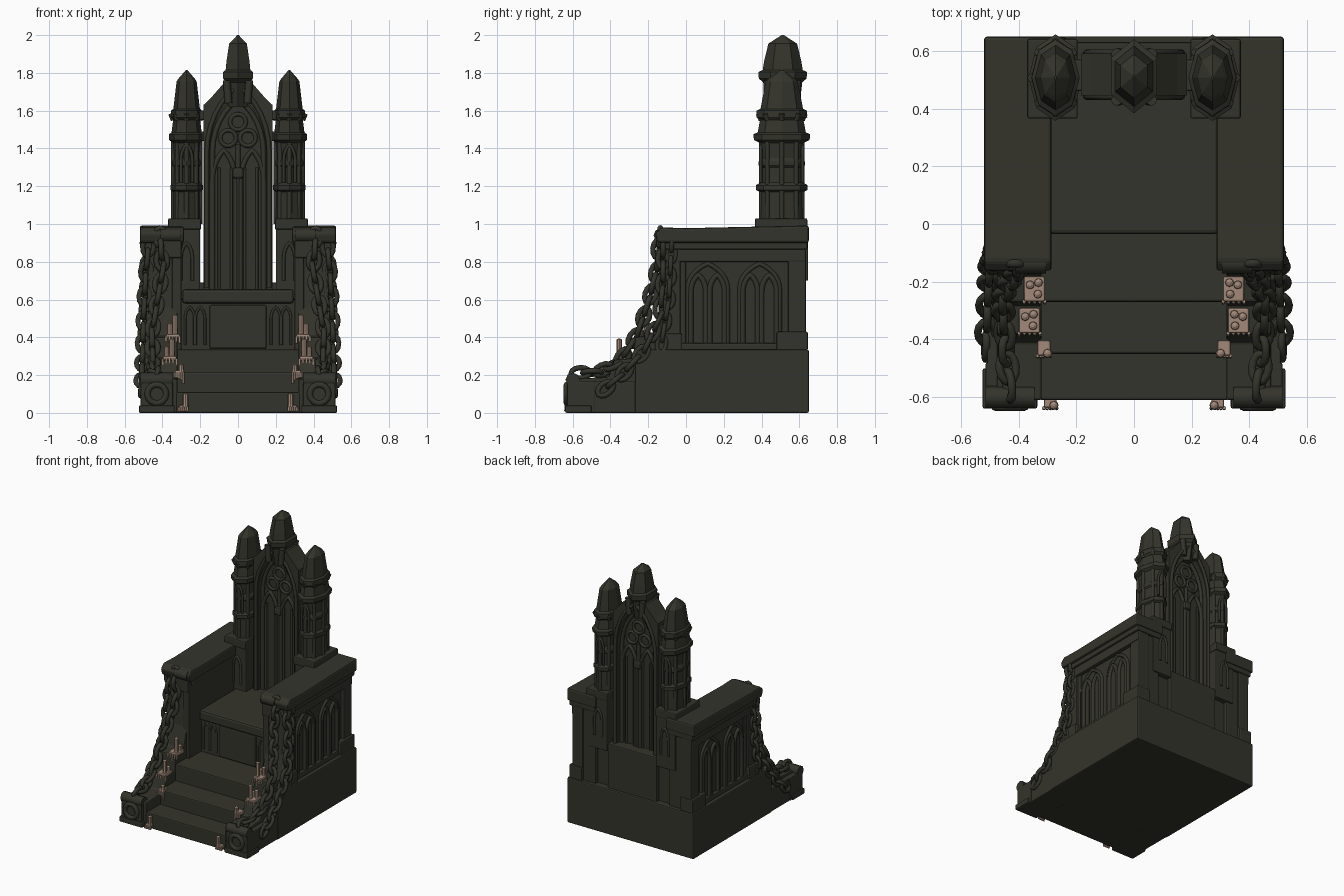
import bpy, bmesh, math, random
from mathutils import Vector

if "Cube" in bpy.data.objects:
    bpy.data.objects.remove(bpy.data.objects["Cube"])

random.seed(4)


def material(name, rgb):
    m = bpy.data.materials.new(name)
    m.diffuse_color = (*rgb, 1)
    m.use_nodes = True
    m.node_tree.nodes["Principled BSDF"].inputs["Base Color"].default_value = m.diffuse_color
    return m


STONE = material("dark stone", (0.034, 0.034, 0.025))
WAX = material("candle wax", (0.36, 0.25, 0.19))


def finish(name, mesh, mat, mirror=False, bevel=0):
    mesh.materials.append(mat)
    ob = bpy.data.objects.new(name, mesh)
    bpy.context.collection.objects.link(ob)
    if bevel:
        b = ob.modifiers.new("bevel", 'BEVEL')
        b.width, b.segments = bevel, 2
    if mirror:
        ob.modifiers.new("mirror", 'MIRROR')
    return ob


def from_bm(name, bm, mat, mirror, bevel):
    bmesh.ops.recalc_face_normals(bm, faces=bm.faces[:])
    mesh = bpy.data.meshes.new(name)
    bm.to_mesh(mesh)
    bm.free()
    return finish(name, mesh, mat, mirror, bevel)


def boxes(name, dims, mat=STONE, mirror=False, bevel=0.008):
    """Each item: x0, x1, y0, y1, z0, z1."""
    bm = bmesh.new()
    for x0, x1, y0, y1, z0, z1 in dims:
        for v in bmesh.ops.create_cube(bm, size=1)["verts"]:
            v.co = (x0 + (v.co.x + .5) * (x1 - x0), y0 + (v.co.y + .5) * (y1 - y0),
                    z0 + (v.co.z + .5) * (z1 - z0))
    return from_bm(name, bm, mat, mirror, bevel)


def extrude(name, outline, axis, a, b, mirror=False, bevel=0):
    """Extrude a 2D outline (u, z) along axis x or y from a to b."""
    bm = bmesh.new()
    place = (lambda u, d, z: (d, u, z)) if axis == 'x' else (lambda u, d, z: (u, d, z))
    face = bm.faces.new([bm.verts.new(place(u, a, z)) for u, z in outline])
    ext = bmesh.ops.extrude_face_region(bm, geom=[face])["geom"]
    shift = Vector(place(0, b - a, 0))
    for v in ext:
        if isinstance(v, bmesh.types.BMVert):
            v.co += shift
    return from_bm(name, bm, STONE, mirror, bevel)


def lathe(name, cx, cy, kx, ky, profile, sides, mirror=False, mat=STONE):
    """Stack of polygon rings (radius factor, z) with separate x and y half widths."""
    bm = bmesh.new()
    rings = []
    for r, z in profile:
        rings.append([bm.verts.new((cx + kx * r * math.cos(t), cy + ky * r * math.sin(t), z))
                      for t in (math.pi / 2 + 2 * math.pi * i / sides for i in range(sides))])
    for lo, hi in zip(rings, rings[1:]):
        for i in range(sides):
            j = (i + 1) % sides
            bm.faces.new((lo[i], lo[j], hi[j], hi[i]))
    bm.faces.new(rings[0])
    bm.faces.new(rings[-1])
    return from_bm(name, bm, mat, mirror, 0)


def tubes(name, paths, r, cyclic=False, mirror=False, mat=STONE):
    """Round bars along several paths, joined in one mesh."""
    cu = bpy.data.curves.new(name, 'CURVE')
    cu.dimensions = '3D'
    cu.bevel_depth, cu.bevel_resolution, cu.use_fill_caps = r, 2, True
    for path in paths:
        sp = cu.splines.new('POLY')
        sp.points.add(len(path) - 1)
        sp.use_cyclic_u = cyclic
        for p, co in zip(sp.points, path):
            p.co = (*co, 1)
    tmp = bpy.data.objects.new("temp", cu)
    bpy.context.collection.objects.link(tmp)
    mesh = bpy.data.meshes.new_from_object(tmp.evaluated_get(bpy.context.evaluated_depsgraph_get()))
    bpy.data.objects.remove(tmp)
    mesh.materials.clear()
    return finish(name, mesh, mat, mirror)


def lancet(c, w, z0, zs, za, n=6):
    """Pointed arch outline: foot z0, spring zs, apex za."""
    k = (za - zs) / math.sin(math.pi / 3)
    half = [(w - 2 * w * math.cos(math.pi / 3 * i / n), zs + k * math.sin(math.pi / 3 * i / n))
            for i in range(n + 1)]
    left = [(-w, z0)] + half
    return [(c + u, z) for u, z in left] + [(c - u, z) for u, z in reversed(left[:-1])]


def ring(c, z, r, n=14):
    return [(c + r * math.cos(2 * math.pi * i / n), z + r * math.sin(2 * math.pi * i / n)) for i in range(n)]


# Plinth, stairs and seat
boxes("plinth", [(-.515, .515, -.27, .65, 0, .335)])
boxes("stairs", [(-.33, .33, -.61, -.2, 0, .11), (-.33, .33, -.45, -.2, 0, .215),
                 (-.33, .33, -.26, .1, 0, .322)])
boxes("seat_block", [(-.31, .31, .0, .6, .3, .6), (-.2, .2, .5, .63, .3, .66)])
boxes("seat_slab", [(-.295, .295, -.035, .6, .58, .655)], bevel=.015)
boxes("seat_front_panel", [(-.15, .15, -.012, .02, .34, .57)])
tubes("seat_front_arches", [[(u, -.002, z) for u, z in lancet(c, .025, .36, .5, .56)]
                            for c in (.2, .255)], .007, mirror=True)

# Arms
boxes("arm_wall", [(.3, .465, -.1, .625, .3, .9)], mirror=True)
boxes("arm_frame", [(.4, .487, -.11, -.03, .33, .9), (.4, .487, .54, .635, .33, .9),
                    (.4, .492, -.11, .635, .80, .88), (.4, .49, -.11, .635, .33, .37),
                    (.4, .505, .48, .645, .33, .43), (.4, .505, -.16, -.02, .33, .42),
                    (.295, .505, -.12, .642, .865, .91)], mirror=True)
extrude("arm_top", [(-.15, .90), (-.165, .95), (-.13, .982), (0, .978), (.65, .992), (.65, .90)],
        'x', .285, .52, mirror=True, bevel=.012)
wins = [(c + d) for c in (.115, .39) for d in (-.05, .05)]
tubes("arm_window_arches", [[(.47, u, z) for u, z in lancet(c, .04, .37, .64, .73)] for c in wins],
      .014, mirror=True)
tubes("arm_window_hoods", [[(.468, u, z) for u, z in lancet(c, .105, .37, .66, .79)] for c in (.115, .39)],
      .012, mirror=True)

# Stepped flanks and front posts beside the stairs
extrude("flank", [(-.61, 0), (-.61, .18), (-.41, .19), (-.38, .28), (-.28, .29), (-.27, .4), (-.18, .41),
                  (-.14, .56), (-.12, .92), (0, .92), (0, 0)], 'x', .32, .475, mirror=True, bevel=.008)
boxes("front_post", [(.345, .515, -.63, -.48, 0, .17), (.335, .525, -.64, -.50, 0, .04),
                     (.42, .51, -.5, -.26, 0, .17), (.3, .42, -.155, -.08, .82, .92),
                     (.3, .35, -.145, -.08, .3, .85)], mirror=True)
tubes("post_scroll", [[(.345, -.60, .175), (.515, -.60, .175)]], .038, mirror=True)
tubes("arm_scroll", [[(.305, -.135, .94), (.41, -.135, .94)]], .037, mirror=True)


# Chains draped from the arms to the posts
def chain(path, step=.062, length=.05, width=.03):
    pts = [Vector(p) for p in path]
    samples, carry = [], 0
    for a, b in zip(pts, pts[1:]):
        d = (b - a).length
        while carry < d:
            samples.append((a.lerp(b, carry / d), (b - a).normalized()))
            carry += step
        carry -= d
    links = []
    for i, (c, d) in enumerate(samples):
        side = d.cross(Vector((0, 1, .3))).normalized()
        if i % 2:
            side = d.cross(side)
        links.append([c + d * length * math.cos(t) + side * width * math.sin(t)
                      for t in (2 * math.pi * k / 12 for k in range(12))])
    return links


front = [(.41, -.14, .93), (.40, -.155, .75), (.43, -.2, .58), (.455, -.255, .42), (.45, -.35, .27),
         (.44, -.47, .215), (.43, -.59, .21)]
outer = [(.475, -.12, .88), (.49, -.12, .7), (.50, -.14, .5), (.505, -.22, .33), (.51, -.34, .2),
         (.515, -.46, .1)]
tubes("front_chain", chain(front), .0145, True, True)
tubes("outer_chain", chain(outer, .066), .0135, True, True)
tubes("side_chain", chain([(.485, -.075, .9), (.49, -.09, .6), (.50, -.13, .36)], .06, .045, .024),
      .012, True, True)
tubes("post_ring", [[(u, -.632, z) for u, z in ring(.43, .1, .05)]], .016, True, True)

# Back: pierced gable frame, recessed panel and tracery on both faces
gable = [(-.183, .6), (-.183, 1.63), (-.15, 1.66), (-.08, 1.74), (.08, 1.74), (.15, 1.66), (.183, 1.63), (.183, .6)]
extrude("back_frame", gable + lancet(0, .15, .6, 1.38, 1.69)[::-1], 'y', .445, .59)
extrude("back_panel", lancet(0, .155, .6, 1.38, 1.70), 'y', .49, .545)
for side, y in (("front", .482), ("rear", .553)):
    def at(pts):
        return [(u, y, z) for u, z in pts]
    tubes(side + "_lancets", [at(lancet(c, .062, .65, 1.22, 1.39)) for c in (-.075, .075)]
          + [at([(0, .65), (0, 1.42)]), at(lancet(0, .135, .65, 1.38, 1.66))], .013)
    tubes(side + "_inner_mullions", [at([(u, .65), (u, 1.3)]) for u in (-.035, .035, -.1, .1)], .008)
    tubes(side + "_roundels", [at(ring(-.052, 1.455, .042)), at(ring(.052, 1.455, .042)),
                               at(ring(0, 1.54, .042))], .011, True)
for side, y in (("front", .442), ("rear", .593)):
    tubes(side + "_hood_mould", [[(u, y, z) for u, z in lancet(0, .165, .66, 1.38, 1.73)]], .012)
boxes("back_keystone", [(-.03, .03, .455, .58, 1.24, 1.30)], bevel=.015)
boxes("back_ties", [(.16, .22, .46, .57, z, z + .05) for z in (.64, 1.44, 1.55)], mirror=True)

# Side towers
boxes("tower_base", [(.2, .355, .38, .635, .6, 1.0), (.195, .37, .365, .642, .97, 1.03)], mirror=True)
lathe("side_tower", .272, .507, .078, .125,
      [(.95, 1.0), (.92, 1.17), (1.1, 1.18), (1.1, 1.205), (.9, 1.22), (.87, 1.3), (.98, 1.31), (.98, 1.33),
       (.86, 1.35), (.95, 1.43), (1.18, 1.445), (1.2, 1.475), (1.02, 1.485), (.92, 1.55), (1.08, 1.565),
       (1.06, 1.6), (.9, 1.61), (.68, 1.755), (.55, 1.77), (.05, 1.815)], 8, True)
posts = [(.272 + .07 * math.cos(t), .507 + .108 * math.sin(t))
         for t in (math.pi / 4 * k for k in range(8))]
tubes("tower_colonnettes", [[(x, y, 1.0), (x, y, 1.45)] for x, y in posts], .013, mirror=True)
tubes("tower_arches", [[(u, y, z) for u, z in lancet(.272, .03, z0, z0 + .12, z0 + .2)]
                       for z0, y in ((1.22, .395), (.7, .377), (1.22, .618), (.7, .637))], .009, mirror=True)
tubes("tower_crockets", [[(x, y, 1.55), (x + (x - .272) * .2, y + (y - .507) * .15, 1.585)]
                         for x, y in posts], .014, mirror=True)

# Central pinnacle
lathe("centre_pinnacle", 0, .512, .082, .115,
      [(.7, 1.62), (.85, 1.7), (.9, 1.75), (1.1, 1.77), (1.12, 1.805), (.92, 1.815), (.86, 1.86),
       (.66, 1.955), (.05, 2.0)], 6)
tubes("pinnacle_brackets", [[(s * .05, y, 1.64), (s * .06, y, 1.76)] for s in (-1, 1)
                            for y in (.43, .59)], .02)

# Candle clusters with melted wax
plates, drips = [], []
for i, (cx, cy, cz, h) in enumerate([(.345, -.225, .405, .11), (.362, -.335, .288, .1),
                                     (.312, -.43, .213, .04), (.29, -.61, .03, .07)]):
    w = .036 if i < 2 else .022
    plates.append((cx - w, cx + w, cy - w * 1.2, cy + w * 1.2, cz - .012, cz + .012))
    for k, (dx, dy, f) in enumerate([(-.012, -.018, 1), (.015, .014, .6), (-.014, .022, .4)][:3 if i < 2 else 1]):
        lathe(f"candle_{i}_{k}", cx + dx, cy + dy, .014, .014,
              [(1.2, cz), (1, cz + .02), (1, cz + h * f), (.3, cz + h * f + .006)], 8, True, WAX)
    for k in range(5):
        x = cx - w + 2 * w * k / 4
        drips.append([(x, cy - w * 1.2, cz), (x, cy - w * 1.35, max(.008, cz - random.uniform(.02, .09)))])
boxes("wax_pools", plates, WAX, True, .006)
tubes("wax_drips", drips, .006, mirror=True, mat=WAX)
